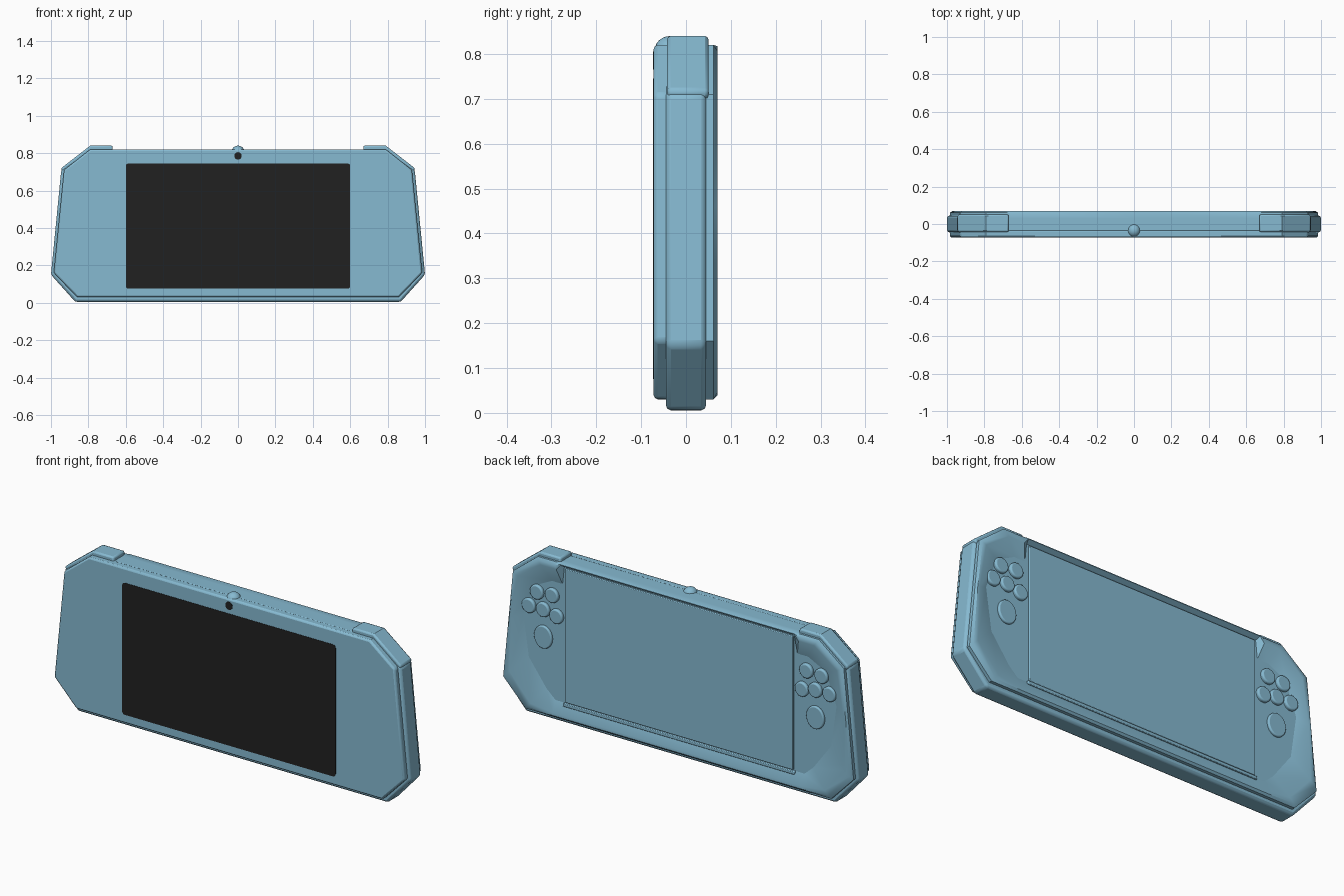
import bpy, bmesh, math
from mathutils import Vector

cube = bpy.data.objects.get("Cube")
if cube:
    bpy.data.objects.remove(cube, do_unlink=True)


def material(name, rgb):
    m = bpy.data.materials.new(name)
    m.use_nodes = True
    m.diffuse_color = (*rgb, 1)
    m.node_tree.nodes["Principled BSDF"].inputs["Base Color"].default_value = (*rgb, 1)
    return m


blue = material("soft blue", (0.24, 0.49, 0.64))
black = material("panel black", (0.015, 0.015, 0.015))


def finish(name, bm, mat, bevel=0, segments=2):
    bmesh.ops.recalc_face_normals(bm, faces=bm.faces)
    mesh = bpy.data.meshes.new(name)
    bm.to_mesh(mesh)
    bm.free()
    ob = bpy.data.objects.new(name, mesh)
    bpy.context.collection.objects.link(ob)
    mesh.materials.append(mat)
    if bevel:
        mod = ob.modifiers.new("bevel", "BEVEL")
        mod.width, mod.segments = bevel, segments
        mod.limit_method = "ANGLE"
        mod.angle_limit = math.radians(40)
    bpy.ops.object.select_all(action="DESELECT")
    ob.select_set(True)
    bpy.context.view_layer.objects.active = ob
    bpy.ops.object.shade_smooth_by_angle(angle=math.radians(35))
    return ob


def mirrored(half):
    """Close a right-hand chain of (x, z) points into a full outline."""
    return half + [(-x, z) for x, z in reversed(half) if x > 0]


def prism(name, pts, y0, y1, mat, bevel=0, segments=2):
    bm = bmesh.new()
    face = bm.faces.new([bm.verts.new((x, y0, z)) for x, z in pts])
    ext = bmesh.ops.extrude_face_region(bm, geom=[face])["geom"]
    moved = [v for v in ext if isinstance(v, bmesh.types.BMVert)]
    bmesh.ops.translate(bm, verts=moved, vec=(0, y1 - y0, 0))
    return finish(name, bm, mat, bevel, segments)


def slab(name, x0, x1, z0, z1, y0, y1, mat, bevel=0):
    return prism(name, [(x0, z0), (x1, z0), (x1, z1), (x0, z1)], y0, y1, mat, bevel)


def disc(name, x, z, rx, rz, y0, y1, mat, bevel=0):
    ring = [(x + rx * math.cos(a * math.tau / 32), z + rz * math.sin(a * math.tau / 32))
            for a in range(32)]
    return prism(name, ring, y0, y1, mat, bevel, 3)


# Middle band and front shell
prism("middle_band", mirrored([(0.87, 0.005), (1.0, 0.15), (0.945, 0.71), (0.79, 0.82)]),
      -0.045, 0.045, blue, 0.012)
prism("front_shell", mirrored([(0.86, 0.03), (0.985, 0.16), (0.93, 0.71), (0.79, 0.82)]),
      -0.072, -0.03, blue, 0.009)

# Raised shoulder buttons on the upper corners
for side, label in ((1, "left"), (-1, "right")):
    tab = [(0.67, 0.78), (0.67, 0.84), (0.79, 0.84), (0.945, 0.72), (0.94, 0.70), (0.88, 0.70)]
    prism(label + "_shoulder_button", [(side * x, z) for x, z in tab], -0.042, 0.05, blue, 0.008)

# Back rim: a crest that slopes down to the control recess
outer = mirrored([(0, 0.03), (0.70, 0.03), (0.86, 0.03), (0.985, 0.16), (0.955, 0.46),
                  (0.93, 0.71), (0.79, 0.82), (0.69, 0.82), (0.66, 0.82), (0, 0.82)])
inner = mirrored([(0, 0.11), (0.70, 0.11), (0.75, 0.155), (0.85, 0.29), (0.88, 0.50),
                  (0.82, 0.66), (0.72, 0.71), (0.66, 0.71), (0.65, 0.80), (0, 0.80)])
bm = bmesh.new()
loops = []
for t, y in ((0, 0.03), (0, 0.061), (0.12, 0.07), (0.3, 0.07), (1, 0.048)):
    loop = []
    for (ax, az), (bx, bz) in zip(outer, inner):
        loop.append(bm.verts.new((ax + (bx - ax) * t, y, az + (bz - az) * t)))
    loops.append(loop)
count = len(outer)
for a, b in zip(loops, loops[1:]):
    for i in range(count):
        j = (i + 1) % count
        bm.faces.new((a[i], a[j], b[j], b[i]))
finish("back_rim", bm, blue)

# Recessed control floor and the large screen
prism("control_floor", inner, 0.03, 0.048, blue)
slab("back_screen", -0.64, 0.64, 0.115, 0.795, 0.04, 0.056, blue, 0.003)
slab("screen_sill", -0.65, 0.65, 0.095, 0.112, 0.04, 0.061, blue, 0.003)

# Round buttons and thumb pads on both sides
spots = [(0.80, 0.635), (0.715, 0.64), (0.845, 0.555), (0.765, 0.555), (0.69, 0.54)]
for side, label in ((1, "left"), (-1, "right")):
    for n, (x, z) in enumerate(spots):
        disc(f"{label}_button_{n + 1}", side * x, z, 0.037, 0.037, 0.04, 0.064, blue, 0.007)
    disc(label + "_thumb_pad", side * 0.765, 0.415, 0.05, 0.058, 0.04, 0.06, blue, 0.006)

# Black front panel with rounded corners
corner = 0.015
panel = []
for k, (cx, cz) in enumerate(((0.585, 0.73), (-0.585, 0.73), (-0.585, 0.09), (0.585, 0.09))):
    for s in range(5):
        a = (k + s / 4) * math.pi / 2
        panel.append((cx + corner * math.cos(a), cz + corner * math.sin(a)))
prism("front_panel", panel, -0.0735, -0.068, black)

# Camera: domed housing on the top edge with a dark lens below it
bm = bmesh.new()
bmesh.ops.create_uvsphere(bm, u_segments=24, v_segments=12, radius=1)
for v in bm.verts:
    v.co = Vector((v.co.x * 0.034, -0.035 + v.co.y * 0.035, 0.808 + v.co.z * 0.032))
finish("camera_housing", bm, blue)
disc("camera_lens", 0, 0.785, 0.02, 0.02, -0.0735, -0.066, black)
